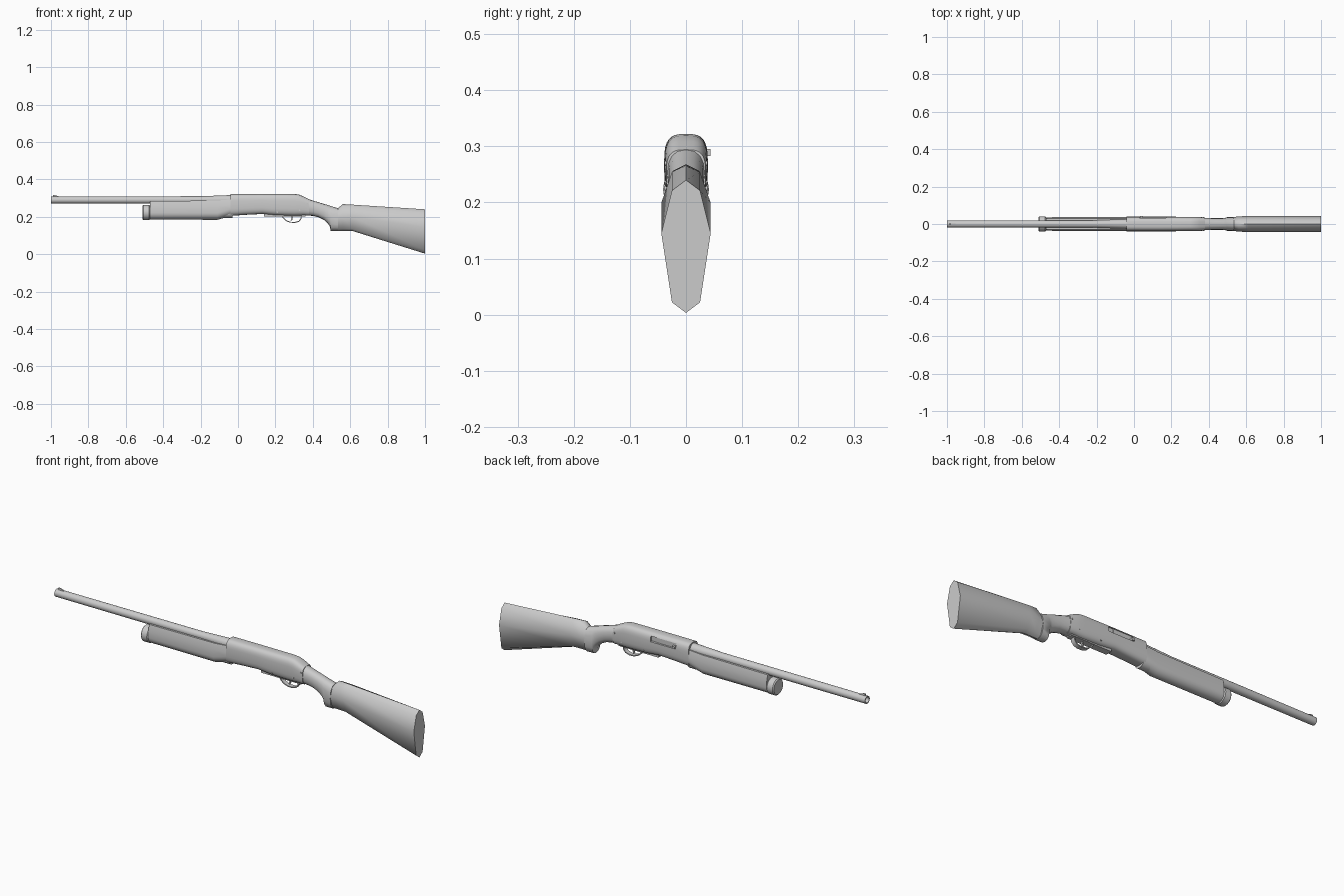
import bpy, bmesh, math
from mathutils import Vector

cube = bpy.data.objects.get("Cube")
if cube:
    bpy.data.objects.remove(cube, do_unlink=True)

GREY = (0.6, 0.6, 0.6, 1)
grey = bpy.data.materials.new("plain grey")
grey.use_nodes = True
grey.diffuse_color = GREY
grey.node_tree.nodes["Principled BSDF"].inputs["Base Color"].default_value = GREY


def finish(name, bm, angle=35):
    bmesh.ops.recalc_face_normals(bm, faces=bm.faces)
    mesh = bpy.data.meshes.new(name)
    bm.to_mesh(mesh)
    bm.free()
    mesh.materials.append(grey)
    obj = bpy.data.objects.new(name, mesh)
    bpy.context.collection.objects.link(obj)
    smooth(obj, angle)
    return obj


def smooth(obj, angle=35):
    obj.data.shade_smooth()
    obj.data.set_sharp_from_angle(angle=math.radians(angle))


def loft(name, rings, closed=False, angle=35):
    """Skin a run of equal rings; closed joins the last ring to the first."""
    bm = bmesh.new()
    loops = [[bm.verts.new(p) for p in ring] for ring in rings]
    pairs = list(zip(loops, loops[1:]))
    if closed:
        pairs.append((loops[-1], loops[0]))
    else:
        bm.faces.new(loops[0])
        bm.faces.new(loops[-1])
    for a, b in pairs:
        for i in range(len(a)):
            j = (i + 1) % len(a)
            bm.faces.new((a[i], a[j], b[j], b[i]))
    return finish(name, bm, angle)


def oval(x, top, bottom, width, power=2.0, sides=24):
    """Rounded section across the x axis; a higher power is boxier."""
    ring = []
    for i in range(sides):
        a = 2 * math.pi * i / sides
        c, s = math.cos(a), math.sin(a)
        ring.append((x, width * math.copysign(abs(c) ** (2 / power), c),
                     (top + bottom) / 2 + (top - bottom) / 2 * math.copysign(abs(s) ** (2 / power), s)))
    return ring


def facet(x, top, bottom, width, belly, corner=0.57):
    """Eight sided section, widest at the belly height."""
    h = top - bottom
    half = [(corner * width, 0.08), (width, belly), (corner * width, 0.92)]
    outline = [(0, 0)] + half + [(0, 1)] + [(-y, t) for y, t in reversed(half)]
    return [(x, y, bottom + t * h) for y, t in outline]


def box(name, low, high):
    bm = bmesh.new()
    bmesh.ops.create_cube(bm, size=1)
    low, high = Vector(low), Vector(high)
    for v in bm.verts:
        v.co = (low + high) / 2 + v.co * (high - low)
    return finish(name, bm)


def rod(name, z, stations, sides=20, closed=False):
    return loft(name, [oval(x, z + r, z - r, r, 2, sides) for x, r in stations], closed)


# Barrel with an open bore
rod("barrel", 0.29, [(-0.04, 0.026), (-0.2, 0.02), (-1, 0.019), (-1, 0.014),
                     (-0.85, 0.014), (-0.85, 0.002), (-0.04, 0.002)], closed=True)

# Front sight ramp
loft("front_sight", [[(x, -0.004, 0.304), (x, 0.004, 0.304), (x, 0.003, z), (x, -0.003, z)]
                     for x, z in ((-0.99, 0.317), (-0.98, 0.317), (-0.95, 0.307))])

# Magazine tube and its end cap
rod("magazine_tube", 0.223, [(-0.49, 0.03), (-0.03, 0.03)])
rod("magazine_cap", 0.223, [(-0.51, 0.036), (-0.505, 0.041), (-0.475, 0.041), (-0.47, 0.037)])


# Fore-end: round belly with straight sides rising beside the barrel
def trough(x, bottom, top, width):
    ring = [(x, width * math.cos(a), bottom + width + width * math.sin(a))
            for a in (math.pi * (1 + i / 12) for i in range(13))]
    return ring + [(x, width, top - 0.03), (x, width * 0.8, top), (x, -width * 0.8, top), (x, -width, top - 0.03)]


loft("fore_end", [trough(-0.47, 0.185, 0.284, 0.036), trough(-0.11, 0.184, 0.287, 0.037),
                  trough(-0.04, 0.204, 0.293, 0.038)])

# Receiver
body = [(-0.04, 0.322, 0.205, 0.039), (0.05, 0.322, 0.211, 0.039), (0.13, 0.322, 0.215, 0.039),
        (0.2, 0.322, 0.208, 0.039), (0.3, 0.322, 0.205, 0.038), (0.325, 0.319, 0.206, 0.038),
        (0.35, 0.309, 0.207, 0.037), (0.38, 0.294, 0.207, 0.035)]
receiver = loft("receiver", [oval(*s, power=3.2, sides=32) for s in body])

# Ejection port cut into the left side
cutter = box("port_cutter", (0.03, 0.027, 0.282), (0.17, 0.06, 0.308))
cut = receiver.modifiers.new("port", "BOOLEAN")
cut.operation = "DIFFERENCE"
cut.object = cutter
bpy.context.view_layer.objects.active = receiver
bpy.ops.object.modifier_apply(modifier=cut.name)
bpy.data.objects.remove(cutter, do_unlink=True)
smooth(receiver)

# Bolt and its handle
box("bolt", (0.032, 0.015, 0.283), (0.14, 0.031, 0.307))
box("bolt_handle", (0.032, 0.025, 0.283), (0.047, 0.044, 0.295))

# Cross pins
for i, (x, z) in enumerate(((0.21, 0.225), (0.33, 0.235), (0.37, 0.27))):
    bm = bmesh.new()
    bmesh.ops.create_cone(bm, cap_ends=True, segments=12, radius1=0.004, radius2=0.004, depth=0.076)
    for v in bm.verts:
        v.co = (x + v.co.x, v.co.z, z + v.co.y)
    finish(f"cross_pin_{i + 1}", bm)


# Flat strip swept along a path in the side plane
def strip(name, path, half_width, thick):
    rings = []
    for i, (x, z) in enumerate(path):
        a, b = path[max(i - 1, 0)], path[min(i + 1, len(path) - 1)]
        n = Vector((a[1] - b[1], b[0] - a[0])).normalized() * thick / 2
        rings.append([(x + s * n.x, y, z + s * n.y) for s, y in
                      ((1, -half_width), (1, half_width), (-1, half_width), (-1, -half_width))])
    return loft(name, rings, angle=45)


# Trigger group
box("trigger_plate", (0.14, -0.017, 0.202), (0.36, 0.017, 0.225))
strip("trigger_guard", [(0.232, 0.208), (0.243, 0.193), (0.258, 0.179), (0.28, 0.171),
                        (0.305, 0.17), (0.326, 0.176), (0.337, 0.19), (0.34, 0.21)], 0.011, 0.005)
strip("trigger", [(0.287, 0.21), (0.29, 0.195), (0.285, 0.18)], 0.004, 0.007)

# Pistol grip
grip = [(0.37, 0.297, 0.207, 0.034), (0.4, 0.287, 0.205, 0.032), (0.43, 0.278, 0.198, 0.031),
        (0.46, 0.269, 0.183, 0.031), (0.48, 0.263, 0.165, 0.032), (0.492, 0.259, 0.146, 0.034),
        (0.495, 0.258, 0.125, 0.036), (0.535, 0.246, 0.125, 0.038)]
loft("pistol_grip", [oval(*s, power=2.4, sides=16) for s in grip], angle=50)

# Stock
stock = [(0.535, 0.246, 0.125, 0.038, 0.55), (0.56, 0.268, 0.125, 0.04, 0.52),
         (0.61, 0.265, 0.125, 0.044, 0.53), (1.0, 0.24, 0.003, 0.044, 0.6)]
loft("stock", [facet(*s) for s in stock], angle=50)
